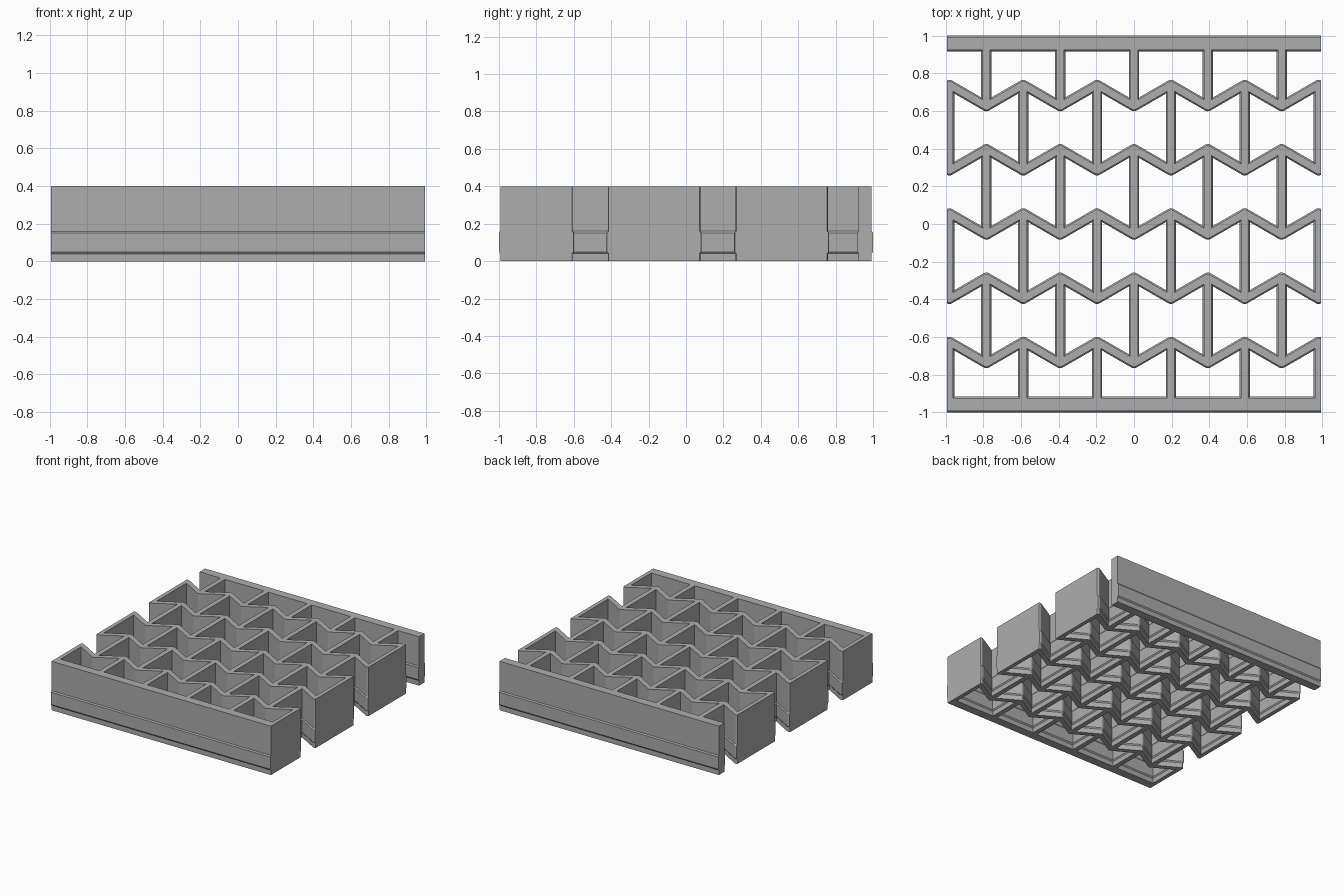
import bpy
import bmesh
from mathutils import Vector

cube = bpy.data.objects.get("Cube")
if cube:
    bpy.data.objects.remove(cube, do_unlink=True)

HALF_X, HALF_Y, HEIGHT = 0.993, 0.993, 0.4
STEP = 0.196          # half the spacing of the upright walls
PITCH = 0.341         # spacing of the zigzag walls
AMP = 0.0565          # zigzag height to each side of its middle line
BAR_Y = 0.943         # reference line for the end bars' inner faces
WALL = 0.02           # half the wall thickness
SWELL = 0.007         # extra thickness of the low band
BAND = [(0, 0), (0.04, 0), (0.05, SWELL), (0.15, SWELL), (0.16, 0), (HEIGHT, 0)]

grey = bpy.data.materials.new("grey")
grey.use_nodes = True
grey.diffuse_color = (0.42, 0.42, 0.42, 1)
grey.node_tree.nodes["Principled BSDF"].inputs["Base Color"].default_value = grey.diffuse_color


def loft(bm, rings):
    """Close a stack of equal point rings into a solid."""
    loops = [[bm.verts.new(p) for p in ring] for ring in rings]
    n = len(loops[0])
    for low, high in zip(loops, loops[1:]):
        for i in range(n):
            j = (i + 1) % n
            bm.faces.new((low[i], low[j], high[j], high[i]))
    bm.faces.new(loops[0][::-1])
    bm.faces.new(loops[-1])


def inset(poly, d):
    """Offset a counter-clockwise outline inward, rounding its inward-pointing corners."""
    out = []
    for i, p in enumerate(poly):
        a = (p - poly[i - 1]).normalized()
        b = (poly[(i + 1) % len(poly)] - p).normalized()
        n1, n2 = Vector((-a.y, a.x)), Vector((-b.y, b.x))
        if a.cross(b) > -1e-6:
            out.append(p + (n1 + n2) * d / (1 + n1.dot(n2)))
        else:
            out += [p + n1.lerp(n2, k / 4).normalized() * d for k in range(5)]
    return out


def make_object(name, bm):
    bmesh.ops.recalc_face_normals(bm, faces=bm.faces)
    mesh = bpy.data.meshes.new(name)
    bm.to_mesh(mesh)
    bm.free()
    mesh.materials.append(grey)
    obj = bpy.data.objects.new(name, mesh)
    bpy.context.collection.objects.link(obj)
    return obj


def zigzag(row, col):
    """Height of a zigzag's middle line at a column; even rows peak at odd columns."""
    return (2 - row) * PITCH + (AMP if (row + col) % 2 else -AMP)


# Solid block with a swollen band low on its front and back
bm = bmesh.new()
loft(bm, [[(sx * HALF_X, sy * (HALF_Y + s), z)
           for sx, sy in ((-1, -1), (1, -1), (1, 1), (-1, 1))] for z, s in BAND])
lattice = make_object("lattice_panel", bm)

# Cell openings, staggered row by row; row -1 and row 4 meet the end bars
bm = bmesh.new()
LEVELS = [(-0.1, 0)] + BAND[1:-1] + [(HEIGHT + 0.1, 0)]
for row in range(-1, 5):
    for col in range(-5, 6):
        if (col + row) % 2:
            continue
        cols = (col - 1, col, col + 1)
        lower = [Vector((c * STEP, zigzag(row + 1, c))) for c in cols]
        upper = [Vector((c * STEP, zigzag(row, c))) for c in cols]
        if row == -1:
            upper = [Vector((c * STEP, BAR_Y)) for c in cols]
        if row == 4:
            lower = [Vector((c * STEP, -BAR_Y)) for c in cols]
        outline = lower + upper[::-1]
        loft(bm, [[(p.x, p.y, z) for p in inset(outline, WALL + s)] for z, s in LEVELS])
cutter = make_object("cell_cutter", bm)
cutter.hide_render = True

# Cut the openings through the block
cut = lattice.modifiers.new("cells", "BOOLEAN")
cut.operation = "DIFFERENCE"
cut.solver = "EXACT"
cut.object = cutter
bpy.context.view_layer.objects.active = lattice
bpy.ops.object.modifier_apply(modifier=cut.name)
bpy.data.objects.remove(cutter, do_unlink=True)
